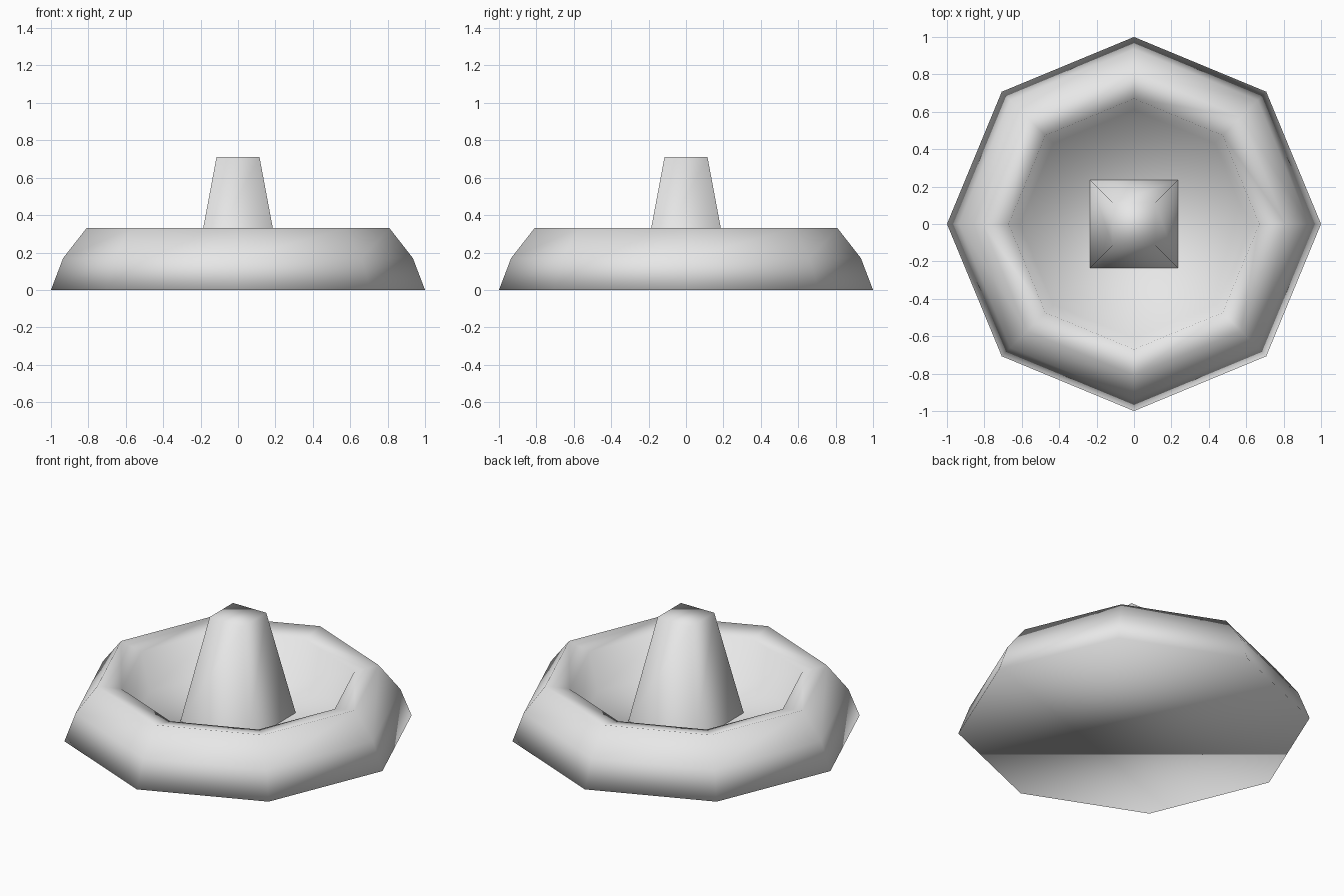
import bpy
import bmesh
from math import cos, sin, pi, sqrt

cube = bpy.data.objects.get("Cube")
if cube:
    bpy.data.objects.remove(cube, do_unlink=True)

# One plain stone colour for everything
stone = bpy.data.materials.new("light_grey_stone")
stone.use_nodes = True
colour = (0.8, 0.8, 0.8, 1)
stone.diffuse_color = colour
stone.node_tree.nodes["Principled BSDF"].inputs["Base Color"].default_value = colour


def lathe(name, profile, sides, turn=0.0, cap_start=True):
    """Sweep (radius, height) points round z with few sides, then cap the ends."""
    bm = bmesh.new()
    rings = []
    for r, z in profile:
        angles = [turn + 2 * pi * i / sides for i in range(sides)]
        rings.append([bm.verts.new((r * cos(a), r * sin(a), z)) for a in angles])
    for low, high in zip(rings, rings[1:]):
        for i in range(sides):
            j = (i + 1) % sides
            bm.faces.new((low[i], low[j], high[j], high[i]))
    if cap_start:
        bm.faces.new(rings[0][::-1])
    bm.faces.new(rings[-1])
    mesh = bpy.data.meshes.new(name)
    bm.to_mesh(mesh)
    bm.free()
    mesh.shade_smooth()
    mesh.materials.append(stone)
    obj = bpy.data.objects.new(name, mesh)
    bpy.context.collection.objects.link(obj)
    return obj


# Eight-sided basin: outer wall, rounded rim, inner wall and floor
floor_z = 0.07
lathe("basin", [(1.0, 0.0), (0.935, 0.17), (0.81, 0.33),
                (0.67, 0.30), (0.61, floor_z)], 8)

# Tapered square pillar standing on the basin floor
lathe("pillar", [(0.235 * sqrt(2), floor_z), (0.115 * sqrt(2), 0.71)],
      4, turn=pi / 4, cap_start=False)
